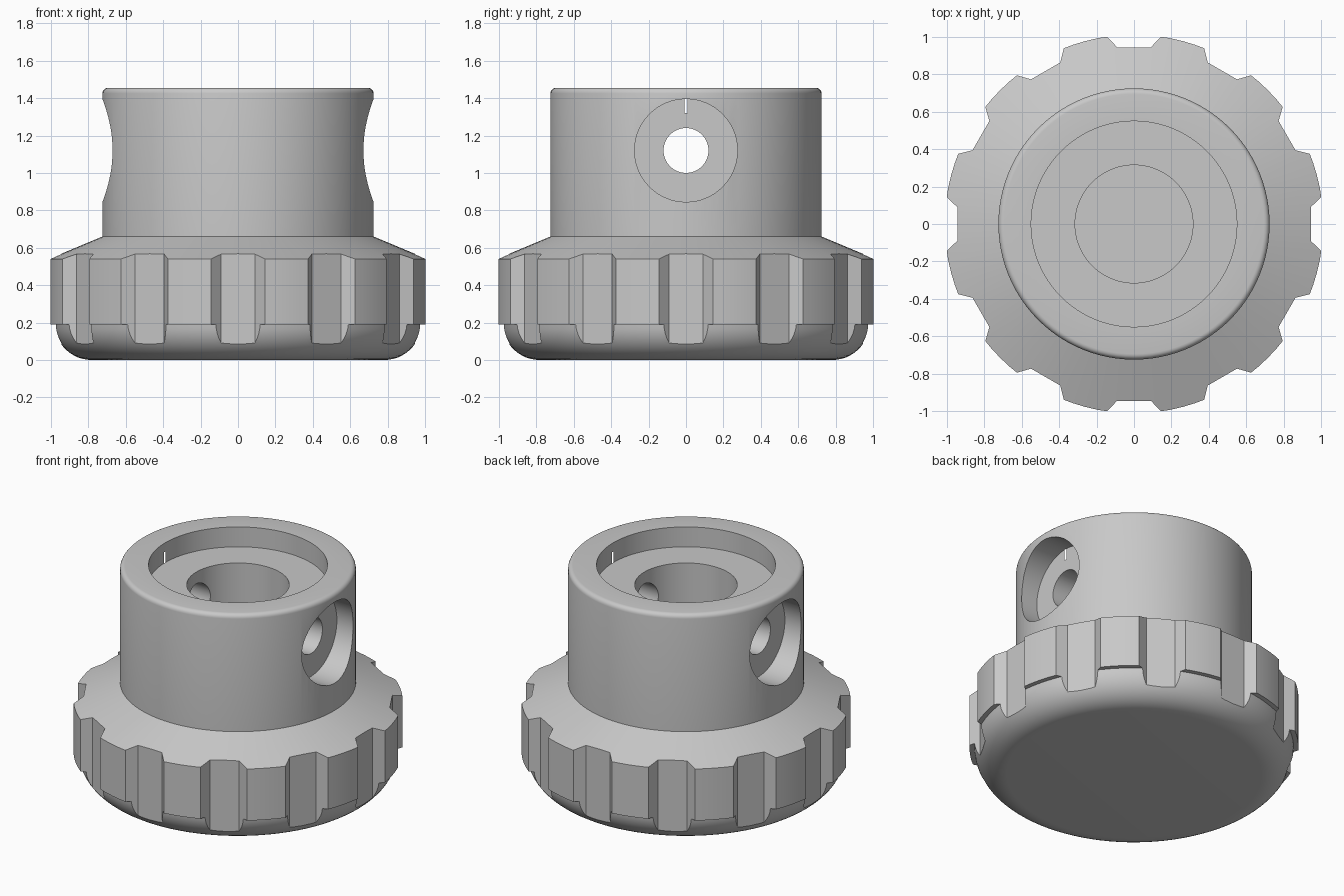
import bpy
import bmesh
from math import sin, cos, pi, radians
from mathutils import Matrix

cube = bpy.data.objects.get("Cube")
if cube:
    bpy.data.objects.remove(cube, do_unlink=True)

SEGMENTS = 96
HOLE_Z = 1.12

grey = bpy.data.materials.new("plain grey")
grey.use_nodes = True
colour = (0.58, 0.58, 0.58, 1)
grey.diffuse_color = colour
grey.node_tree.nodes["Principled BSDF"].inputs["Base Color"].default_value = colour


def arc(cx, cz, r, start, end, steps):
    """Profile points along a circular fillet, angles in degrees."""
    angles = [radians(start + (end - start) * i / steps) for i in range(steps + 1)]
    return [(cx + r * cos(a), cz + r * sin(a)) for a in angles]


def finish(bm, name):
    bmesh.ops.recalc_face_normals(bm, faces=bm.faces)
    mesh = bpy.data.meshes.new(name)
    bm.to_mesh(mesh)
    bm.free()
    mesh.materials.append(grey)
    obj = bpy.data.objects.new(name, mesh)
    bpy.context.collection.objects.link(obj)
    return obj


def lathe(name, profile):
    bm = bmesh.new()
    verts = [bm.verts.new((r, 0, z)) for r, z in profile]
    edges = [bm.edges.new(pair) for pair in zip(verts, verts[1:])]
    bmesh.ops.spin(bm, geom=verts + edges, cent=(0, 0, 0), axis=(0, 0, 1),
                   angle=2 * pi, steps=SEGMENTS, use_merge=True)
    bmesh.ops.remove_doubles(bm, verts=bm.verts, dist=0.0001)
    return finish(bm, name)


def side_cylinders(name, radius, length, centres):
    """Cylinders lying along x at the cross hole height."""
    bm = bmesh.new()
    for x in centres:
        place = Matrix.Translation((x, 0, HOLE_Z)) @ Matrix.Rotation(pi / 2, 4, "Y")
        bmesh.ops.create_cone(bm, cap_ends=True, segments=64, radius1=radius,
                              radius2=radius, depth=length, matrix=place)
    return finish(bm, name)


def notch_prisms(name):
    """Twelve flared prisms around the grip."""
    bm = bmesh.new()
    outline = [(0.945, -0.09), (1.1, -0.24), (1.1, 0.24), (0.945, 0.09)]
    for i in range(12):
        turn = Matrix.Rotation(i * pi / 6, 3, "Z")
        low = [bm.verts.new(turn @ Matrix.Translation((x, y, -0.1)).translation)
               for x, y in outline]
        high = [bm.verts.new((v.co.x, v.co.y, 0.9)) for v in low]
        bm.faces.new(low)
        bm.faces.new(high)
        for j in range(4):
            k = (j + 1) % 4
            bm.faces.new((low[j], low[k], high[k], high[j]))
    return finish(bm, name)


def cut(target, cutter):
    cutter.hide_render = True
    mod = target.modifiers.new("cut", "BOOLEAN")
    mod.operation = "DIFFERENCE"
    mod.solver = "EXACT"
    mod.object = cutter
    bpy.context.view_layer.objects.active = target
    bpy.ops.object.modifier_apply(modifier=mod.name)
    bpy.data.objects.remove(cutter, do_unlink=True)


# Turned body: rounded base, grip band, sloped shoulder, collar, stepped bore
profile = [(0, 0)]
profile += arc(0.782, 0.2, 0.2, -90, -3, 12)
profile += [(1.012, 0.19), (1.012, 0.54), (0.725, 0.66)]
profile += arc(0.695, 1.425, 0.03, 0, 90, 5)
profile += [(0.55, 1.455), (0.55, 1.32), (0.315, 1.32), (0.315, 0.66), (0, 0.66)]
knob = lathe("knob_body", profile)

# Finger notches
cut(knob, notch_prisms("notch_cutter"))

# Cross hole with a flat counterbore on each side
cut(knob, side_cylinders("counterbore_cutter", 0.275, 0.4, (-0.7497, 0.7497)))
cut(knob, side_cylinders("cross_hole_cutter", 0.12, 2, (0,)))

bpy.ops.object.select_all(action="DESELECT")
knob.select_set(True)
bpy.context.view_layer.objects.active = knob
bpy.ops.object.shade_smooth_by_angle(angle=radians(25))
